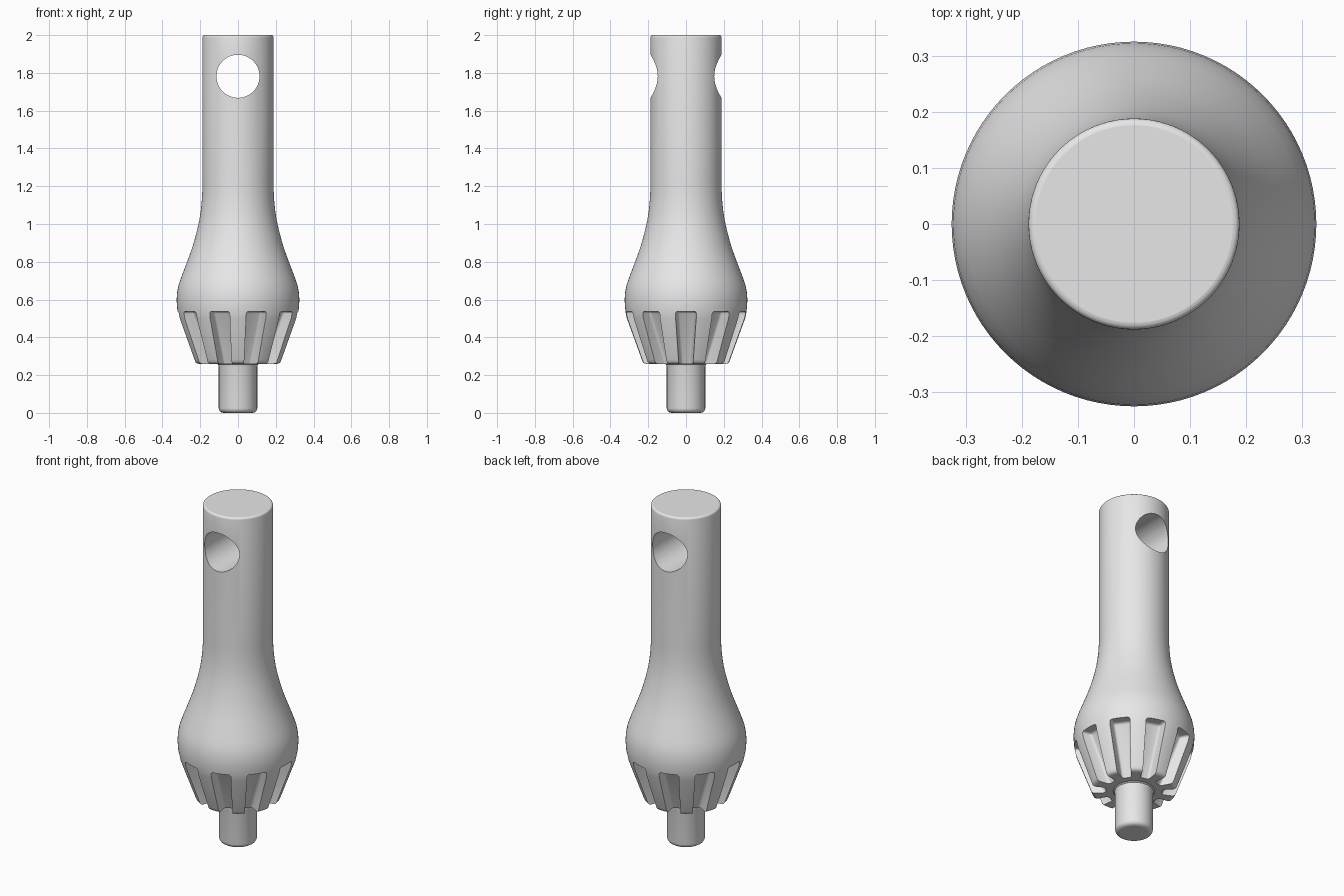
import bpy, bmesh, math
from mathutils import Matrix

if "Cube" in bpy.data.objects:
    bpy.data.objects.remove(bpy.data.objects["Cube"])

SEGMENTS = 96
SLOTS = 10

steel = bpy.data.materials.new("steel grey")
steel.diffuse_color = (0.8, 0.8, 0.8, 1)
steel.use_nodes = True
steel.node_tree.nodes["Principled BSDF"].inputs["Base Color"].default_value = steel.diffuse_color


def make_object(name, bm):
    bmesh.ops.recalc_face_normals(bm, faces=bm.faces)
    mesh = bpy.data.meshes.new(name)
    bm.to_mesh(mesh)
    bm.free()
    mesh.materials.append(steel)
    obj = bpy.data.objects.new(name, mesh)
    bpy.context.collection.objects.link(obj)
    return obj


def lathe(name, profile):
    """Revolve (radius, height) points about z and cap both ends."""
    bm = bmesh.new()
    rings = []
    for r, z in profile:
        rings.append([bm.verts.new((r * math.cos(2 * math.pi * i / SEGMENTS),
                                    r * math.sin(2 * math.pi * i / SEGMENTS), z))
                      for i in range(SEGMENTS)])
    for a, b in zip(rings, rings[1:]):
        for i in range(SEGMENTS):
            j = (i + 1) % SEGMENTS
            bm.faces.new((a[i], a[j], b[j], b[i]))
    bm.faces.new(rings[0])
    bm.faces.new(rings[-1])
    return make_object(name, bm)


def arc(r, z, size, start, steps=4):
    """Quarter-round corner centred at (r, z)."""
    return [(r + size * math.cos(start + math.pi / 2 * k / steps),
             z + size * math.sin(start + math.pi / 2 * k / steps))
            for k in range(steps + 1)]


def cut(target, cutter):
    mod = target.modifiers.new("cut", 'BOOLEAN')
    mod.operation = 'DIFFERENCE'
    mod.solver = 'EXACT'
    mod.object = cutter
    bpy.context.view_layer.objects.active = target
    bpy.ops.object.modifier_apply(modifier=mod.name)
    bpy.data.objects.remove(cutter)


# Body: pilot pin, toothed cone, flared neck and round shank
profile = arc(0.077, 0.025, 0.025, -math.pi / 2)
profile += [(0.102, 0.245), (0.105, 0.255), (0.112, 0.26)]
profile += [(0.212, 0.26), (0.222, 0.263), (0.229, 0.27), (0.234, 0.283)]
profile += [(0.313, 0.5), (0.319, 0.53), (0.323, 0.56), (0.325, 0.60), (0.322, 0.64),
            (0.314, 0.68), (0.300, 0.72), (0.281, 0.77), (0.262, 0.82), (0.244, 0.87),
            (0.229, 0.92), (0.216, 0.97), (0.205, 1.02), (0.197, 1.07),
            (0.192, 1.12), (0.189, 1.17), (0.188, 1.22)]
profile += arc(0.176, 1.988, 0.012, 0)
body = lathe("key_body", profile)

# Tapered slots that leave the teeth standing
bm = bmesh.new()
for s in range(SLOTS):
    part = bmesh.new()
    rings = []
    for z, r_in, w_in, r_out, w_out in ((0.2, 0.125, 0.021, 0.285, 0.048),
                                        (0.537, 0.265, 0.045, 0.37, 0.068)):
        rings.append([part.verts.new(p) for p in ((r_in, -w_in, z), (r_out, -w_out, z),
                                                  (r_out, w_out, z), (r_in, w_in, z))])
    low, high = rings
    part.faces.new(low[::-1])
    part.faces.new(high)
    for i in range(4):
        j = (i + 1) % 4
        part.faces.new((low[i], low[j], high[j], high[i]))
    bmesh.ops.bevel(part, geom=part.edges[:], offset=0.012, offset_type='OFFSET',
                    segments=3, profile=0.5, affect='EDGES')
    part.transform(Matrix.Rotation(2 * math.pi * s / SLOTS, 4, 'Z'))
    temp = bpy.data.meshes.new("slot")
    part.to_mesh(temp)
    part.free()
    bm.from_mesh(temp)
    bpy.data.meshes.remove(temp)
cut(body, make_object("slot_cutters", bm))

# Cross hole for the handle bar
bm = bmesh.new()
bmesh.ops.create_cone(bm, cap_ends=True, segments=64, radius1=0.114, radius2=0.114, depth=1,
                      matrix=Matrix.Translation((0, 0, 1.782)) @ Matrix.Rotation(math.pi / 2, 4, 'X'))
cut(body, make_object("hole_cutter", bm))

# Smooth shading with crisp edges and flat end faces
bpy.ops.object.select_all(action='DESELECT')
body.select_set(True)
bpy.context.view_layer.objects.active = body
bpy.ops.object.shade_smooth_by_angle(angle=math.radians(30))
for face in body.data.polygons:
    if abs(face.normal.z) > 0.995:
        face.use_smooth = False
